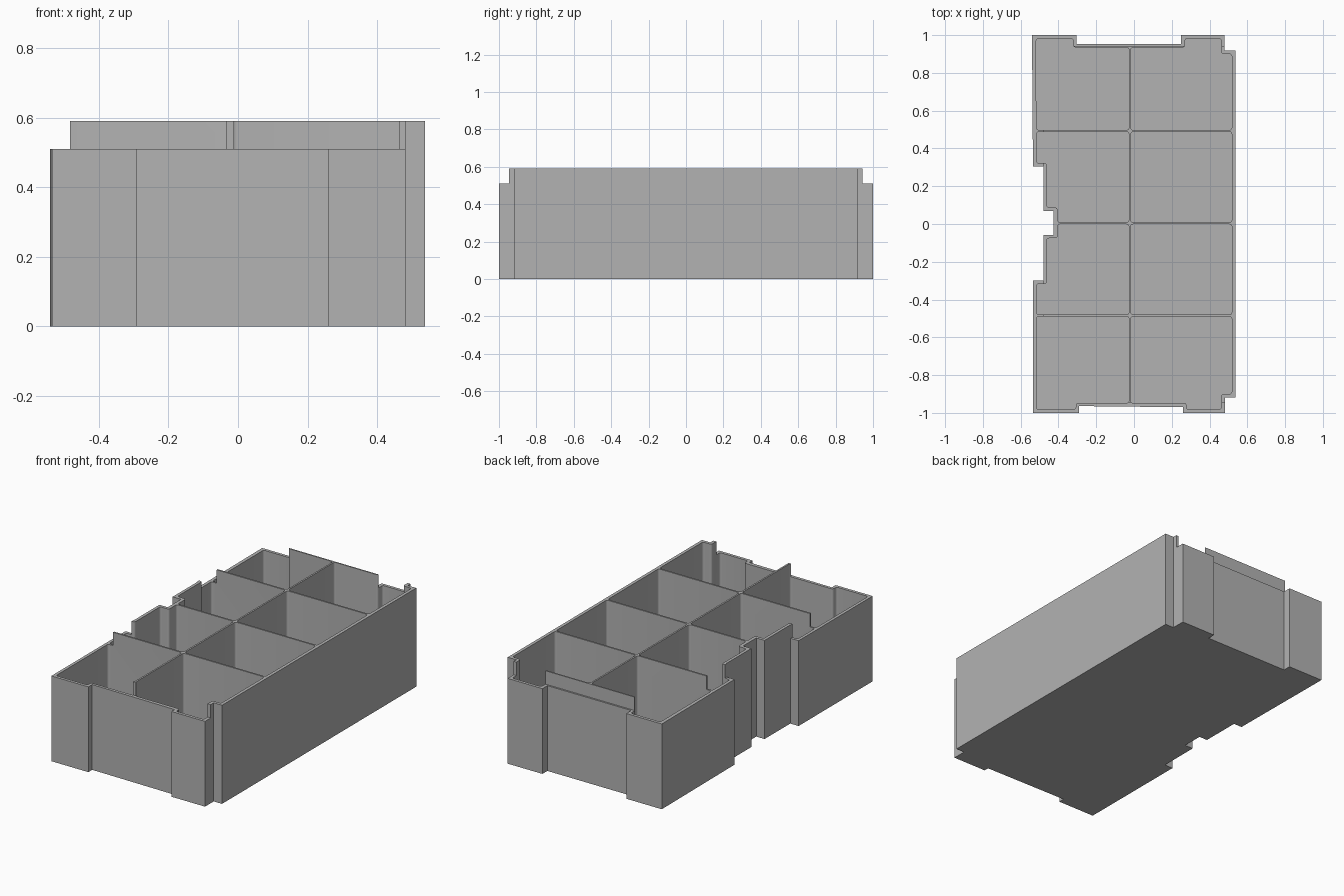
import bpy
import bmesh
from mathutils import Vector

if "Cube" in bpy.data.objects:
    bpy.data.objects.remove(bpy.data.objects["Cube"], do_unlink=True)

HEIGHT, LOW_RIM, FLOOR = 0.59, 0.51, 0.02
DIVIDER_HALF, FILLET = 0.005, 0.014

grey = bpy.data.materials.new("plain grey")
grey.use_nodes = True
grey.diffuse_color = (0.45, 0.45, 0.45, 1)
grey.node_tree.nodes["Principled BSDF"].inputs["Base Color"].default_value = grey.diffuse_color


def prisms(name, profiles, z0, z1):
    """One object holding an upright prism for each profile."""
    bm = bmesh.new()
    for profile in profiles:
        face = bm.faces.new([bm.verts.new((p[0], p[1], z0)) for p in profile])
        out = bmesh.ops.extrude_face_region(bm, geom=[face], use_keep_orig=True)
        top = [v for v in out["geom"] if isinstance(v, bmesh.types.BMVert)]
        bmesh.ops.translate(bm, verts=top, vec=(0, 0, z1 - z0))
    bmesh.ops.recalc_face_normals(bm, faces=bm.faces)
    mesh = bpy.data.meshes.new(name)
    bm.to_mesh(mesh)
    bm.free()
    mesh.materials.append(grey)
    obj = bpy.data.objects.new(name, mesh)
    bpy.context.collection.objects.link(obj)
    return obj


def clip(poly, axis, limit, sign):
    """Keep the part of a profile on one side of an axis-aligned line."""
    kept = []
    for a, b in zip(poly, poly[1:] + poly[:1]):
        da, db = sign * (a[axis] - limit), sign * (b[axis] - limit)
        if da >= 0:
            kept.append(a)
        if da * db < 0:
            kept.append(a.lerp(b, da / (da - db)))
    return kept


def rounded(poly, r, steps=4):
    """Replace each corner of a profile with a small curve."""
    result = []
    for i, p in enumerate(poly):
        a = p + (poly[i - 1] - p).normalized() * r
        b = p + (poly[(i + 1) % len(poly)] - p).normalized() * r
        for k in range(steps + 1):
            t = k / steps
            result.append(a.lerp(p, t).lerp(p.lerp(b, t), t))
    return result


def cut(target, cutter):
    mod = target.modifiers.new("cut", "BOOLEAN")
    mod.operation, mod.solver, mod.object = "DIFFERENCE", "EXACT", cutter
    bpy.ops.object.select_all(action="DESELECT")
    target.select_set(True)
    bpy.context.view_layer.objects.active = target
    bpy.ops.object.modifier_apply(modifier=mod.name)
    bpy.data.objects.remove(cutter, do_unlink=True)


# Outer footprint with end recesses, corner notches and the stepped side notch
outer = [(-.54, 1), (-.305, 1), (-.305, .953), (.25, .953), (.25, 1), (.48, 1),
         (.48, .918), (.537, .918), (.537, -.918), (.482, -.918), (.482, -1),
         (.26, -1), (.26, -.97), (-.29, -.964), (-.29, -1), (-.535, -1),
         (-.535, -.3), (-.48, -.3), (-.48, -.057), (-.425, -.057),
         (-.425, .068), (-.48, .068), (-.48, .305), (-.535, .305)]

# Matching inside face of the walls
inner = [Vector(p) for p in (
    (-.518, .982), (-.322, .982), (-.322, .935), (.27, .935), (.27, .982), (.462, .982),
    (.462, .9), (.518, .9), (.518, -.9), (.462, -.9), (.462, -.982),
    (.278, -.982), (.278, -.948), (-.308, -.948), (-.308, -.982), (-.517, -.982),
    (-.517, -.317), (-.462, -.317), (-.462, -.075), (-.405, -.075),
    (-.405, .087), (-.462, .087), (-.462, .322), (-.517, .322))]

# Eight compartments separated by thin dividers
columns = [-1, -0.022, 1]
rows = [-2, -0.485, 0.004, 0.493, 2]
cells = []
for x0, x1 in zip(columns, columns[1:]):
    for y0, y1 in zip(rows, rows[1:]):
        cell = clip(inner, 0, x0 + DIVIDER_HALF, 1)
        cell = clip(cell, 0, x1 - DIVIDER_HALF, -1)
        cell = clip(cell, 1, y0 + DIVIDER_HALF, 1)
        cell = clip(cell, 1, y1 - DIVIDER_HALF, -1)
        cells.append(rounded(cell, FILLET))

tray = prisms("divided_tray", [outer], 0, HEIGHT)
cut(tray, prisms("compartment_cutter", cells, FLOOR, 1))

# Lowered rim along both ends and one long side
rim = [(1, .943), (-.483, .943), (-.483, -.946), (1, -.946),
       (1, -2), (-2, -2), (-2, 2), (1, 2)]
cut(tray, prisms("rim_cutter", [rim], LOW_RIM, 1.2))

bpy.ops.object.shade_smooth_by_angle()
